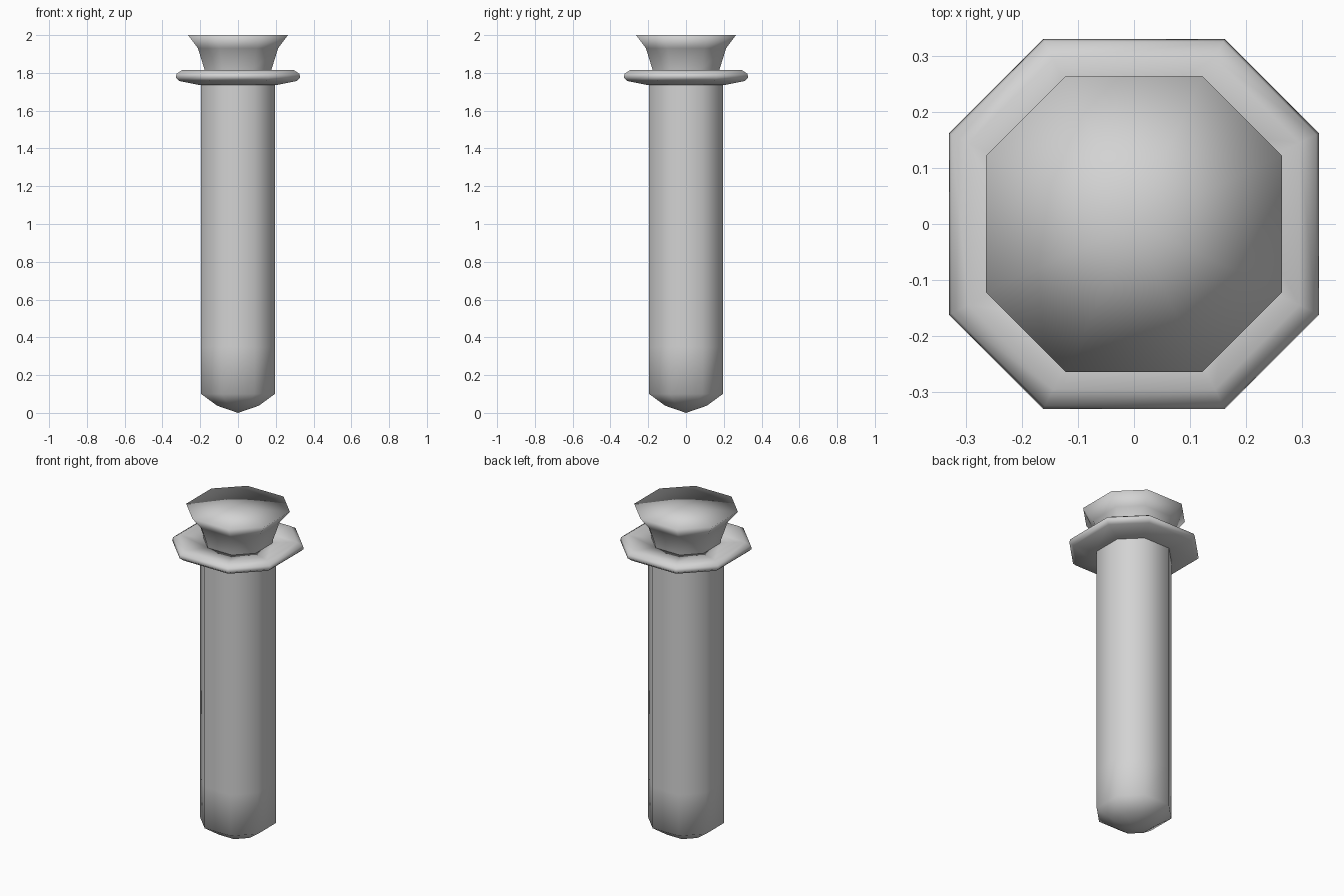
import bpy, bmesh

if "Cube" in bpy.data.objects:
    bpy.data.objects.remove(bpy.data.objects["Cube"])

grey = bpy.data.materials.new("light_grey")
grey.use_nodes = True
colour = (0.65, 0.65, 0.65, 1)
grey.diffuse_color = colour
grey.node_tree.nodes["Principled BSDF"].inputs["Base Color"].default_value = colour


def ring(bm, r, z, ratio):
    """Eight corners of a square with its corners cut; r = 0 gives one point."""
    if r == 0:
        return [bm.verts.new((0, 0, z))]
    b = r * ratio
    corners = [(r, -b), (r, b), (b, r), (-b, r), (-r, b), (-r, -b), (-b, -r), (b, -r)]
    return [bm.verts.new((x, y, z)) for x, y in corners]


def turned(name, profile, ratio, closed=False):
    """Eight-sided solid skinned through (radius, height) rings."""
    bm = bmesh.new()
    rings = [ring(bm, r, z, ratio) for r, z in profile]
    pairs = list(zip(rings, rings[1:]))
    if closed:
        pairs.append((rings[-1], rings[0]))
    for low, high in pairs:
        for i in range(8):
            j = (i + 1) % 8
            if len(low) == 1:
                bm.faces.new((low[0], high[j], high[i]))
            elif len(high) == 1:
                bm.faces.new((low[i], low[j], high[0]))
            else:
                bm.faces.new((low[i], low[j], high[j], high[i]))
    bmesh.ops.recalc_face_normals(bm, faces=bm.faces)
    for f in bm.faces:
        f.smooth = True
    mesh = bpy.data.meshes.new(name)
    bm.to_mesh(mesh)
    bm.free()
    mesh.materials.append(grey)
    obj = bpy.data.objects.new(name, mesh)
    bpy.context.collection.objects.link(obj)
    return obj


# Long tube with a blunt pointed bottom
turned("tube", [(0, 0), (0.11, 0.038), (0.195, 0.1), (0.195, 0.35), (0.195, 1.77)], 0.45)

# Thin collar around the neck
turned("collar", [(0.17, 1.735), (0.2, 1.735), (0.31, 1.757), (0.33, 1.775),
                  (0.325, 1.795), (0.295, 1.815), (0.17, 1.80)], 0.49, closed=True)

# Flared mouth with a flat top
turned("mouth", [(0.17, 1.76), (0.178, 1.82), (0.212, 1.93), (0.264, 2.0), (0, 2.0)], 0.46)
